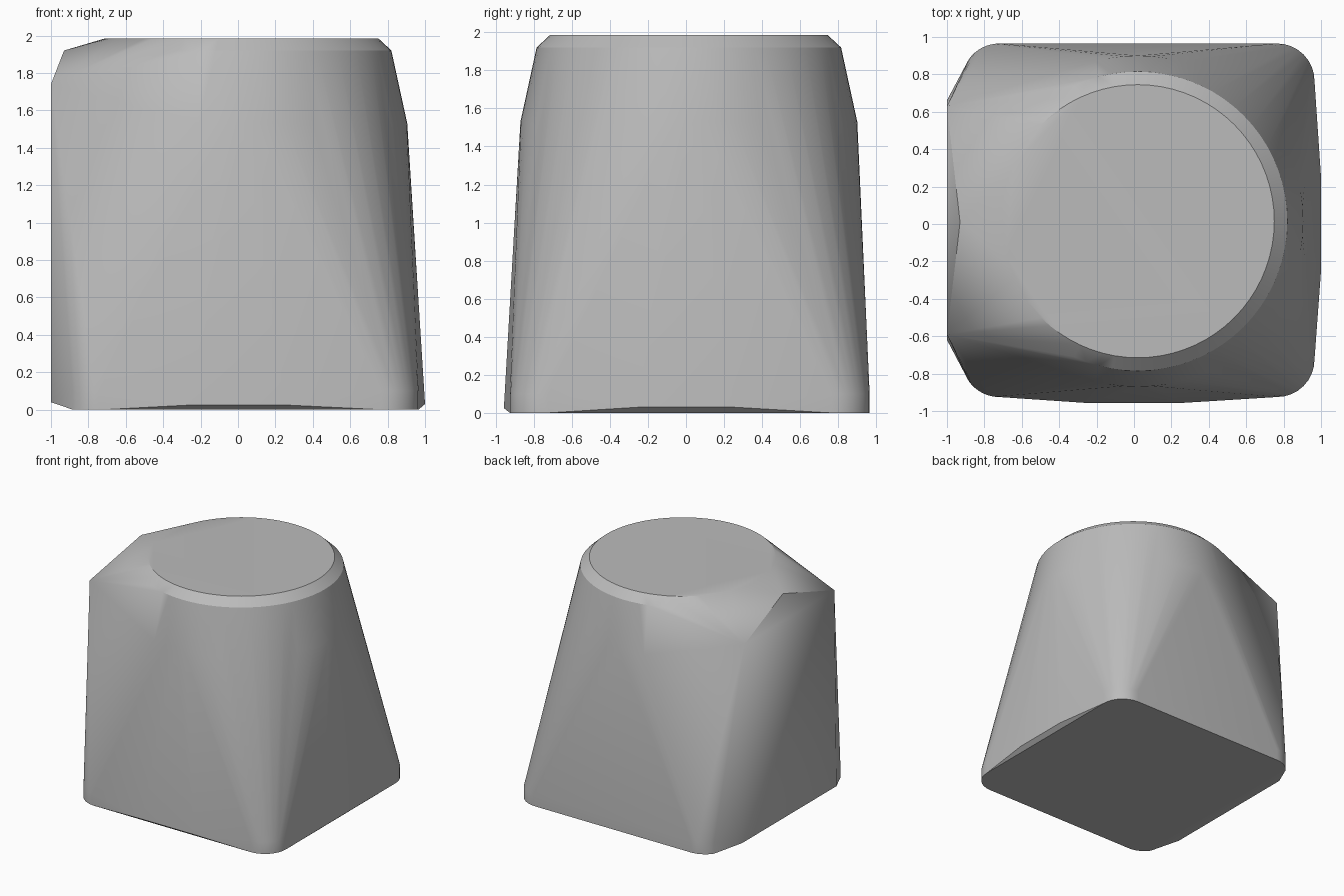
import bpy, bmesh
from math import sin, cos, pi, radians
from mathutils import Vector

cube = bpy.data.objects.get("Cube")
if cube:
    bpy.data.objects.remove(cube, do_unlink=True)

CENTRE = Vector((0.02, 0.015, 0))


def ring(radius, z, count=72):
    """Circle of points around the upper axis."""
    return [CENTRE + Vector((radius * cos(2 * pi * i / count),
                             radius * sin(2 * pi * i / count), z))
            for i in range(count)]


def corner(x, y, radius, start, sweep, z, steps=8):
    """Rounded corner of the base."""
    return [Vector((x + radius * cos(radians(start + sweep * i / steps)),
                    y + radius * sin(radians(start + sweep * i / steps)), z))
            for i in range(steps + 1)]


# Round shoulder, bevel and top disc
points = ring(0.885, 1.53) + ring(0.80, 1.92) + ring(0.73, 1.985)

# Rounded square foot with a short upright band
for z in (0, 0.1):
    points += corner(0.765, 0.765, 0.2, 0, 90, z)
    points += corner(0.765, -0.725, 0.2, 270, 90, z)
    points += corner(-0.72, 0.765, 0.2, 90, 55, z)
    points += corner(-0.72, -0.725, 0.2, 215, 55, z)

# Slight bulge on the front and right foot edges
for s in (-0.25, 0.25):
    points += [Vector((s, -0.957, 0.025)), Vector((1.0, s, 0.03))]

# Flat upright side panel with a raised peak
for y in (0.63, -0.59):
    points += [Vector((-1, y, 1.74)), Vector((-1, y * 1.05, 0.04))]
points.append(Vector((-0.93, 0.01, 1.92)))

# Skin the points as one convex body
bm = bmesh.new()
for p in points:
    bm.verts.new(p)
hull = bmesh.ops.convex_hull(bm, input=bm.verts)
loose = [v for v in bm.verts if not v.link_faces]
bmesh.ops.delete(bm, geom=loose, context='VERTS')
bmesh.ops.dissolve_limit(bm, angle_limit=radians(0.4),
                         verts=bm.verts, edges=bm.edges)
bmesh.ops.recalc_face_normals(bm, faces=bm.faces)
mesh = bpy.data.meshes.new("tapered_body")
bm.to_mesh(mesh)
bm.free()
body = bpy.data.objects.new("tapered_body", mesh)
bpy.context.collection.objects.link(body)

# Plain grey surface
grey = bpy.data.materials.new("plain_grey")
grey.use_nodes = True
colour = (0.5, 0.5, 0.5, 1)
grey.diffuse_color = colour
grey.node_tree.nodes["Principled BSDF"].inputs["Base Color"].default_value = colour
mesh.materials.append(grey)

bpy.context.view_layer.objects.active = body
body.select_set(True)
bpy.ops.object.shade_smooth_by_angle(angle=radians(30))
